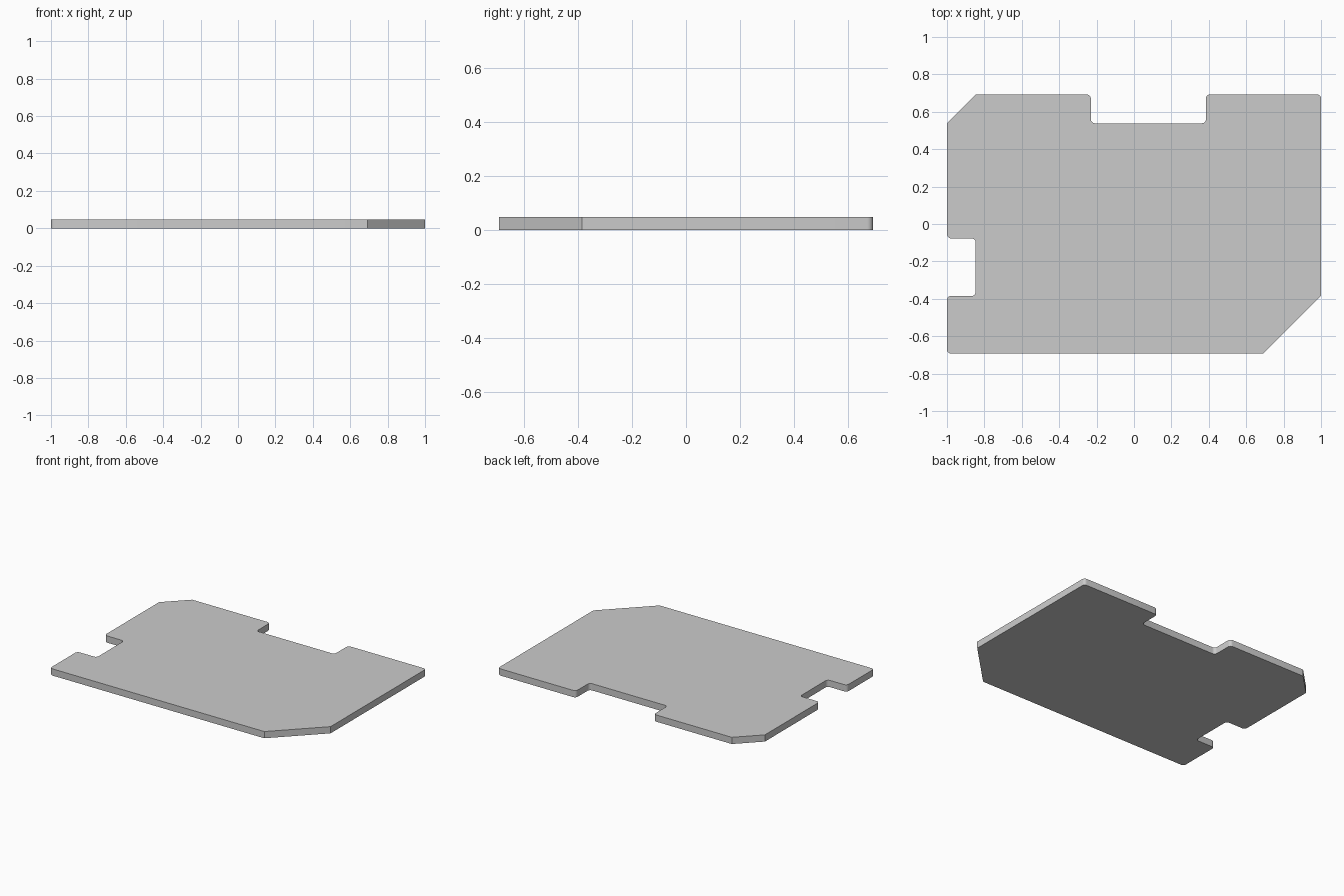
import bpy
import bmesh
from mathutils import Vector

if "Cube" in bpy.data.objects:
    bpy.data.objects.remove(bpy.data.objects["Cube"])

U = 2 / 26          # layout module
THICKNESS = 0.048
RADIUS = 0.022      # rounding of right-angled corners
STEPS = 5

# Plate outline in modules, counter-clockwise: (x, y, rounded)
outline = [
    (-13, -9, 1), (9, -9, 0), (13, -5, 0), (13, 9, 1),      # front right chamfer
    (5, 9, 1), (5, 7, 1), (-3, 7, 1), (-3, 9, 1),           # back notch
    (-11, 9, 0), (-13, 7, 0),                               # back left chamfer
    (-13, -1, 1), (-11, -1, 1), (-11, -5, 1), (-13, -5, 1)  # left notch
]


def rounded_outline(points):
    result = []
    n = len(points)
    for i, (x, y, rounded) in enumerate(points):
        p = Vector((x, y)) * U
        if not rounded:
            result.append(p)
            continue
        a = (Vector(points[i - 1][:2]) * U - p).normalized()
        b = (Vector(points[(i + 1) % n][:2]) * U - p).normalized()
        centre = p + (a + b) * RADIUS
        for k in range(STEPS + 1):
            t = k / STEPS
            d = (-b).slerp(-a, t)
            result.append(centre + d * RADIUS)
    return result


# Flat plate, extruded upward from the ground
bm = bmesh.new()
verts = [bm.verts.new((p.x, p.y, 0)) for p in rounded_outline(outline)]
face = bm.faces.new(verts)
ext = bmesh.ops.extrude_face_region(bm, geom=[face], use_keep_orig=True)
top = [g for g in ext["geom"] if isinstance(g, bmesh.types.BMVert)]
bmesh.ops.translate(bm, verts=top, vec=(0, 0, THICKNESS))
bmesh.ops.recalc_face_normals(bm, faces=bm.faces)
mesh = bpy.data.meshes.new("notched_plate")
bm.to_mesh(mesh)
bm.free()

plate = bpy.data.objects.new("notched_plate", mesh)
bpy.context.collection.objects.link(plate)
bpy.context.view_layer.objects.active = plate
plate.select_set(True)
bpy.ops.object.shade_smooth_by_angle(angle=0.52)
